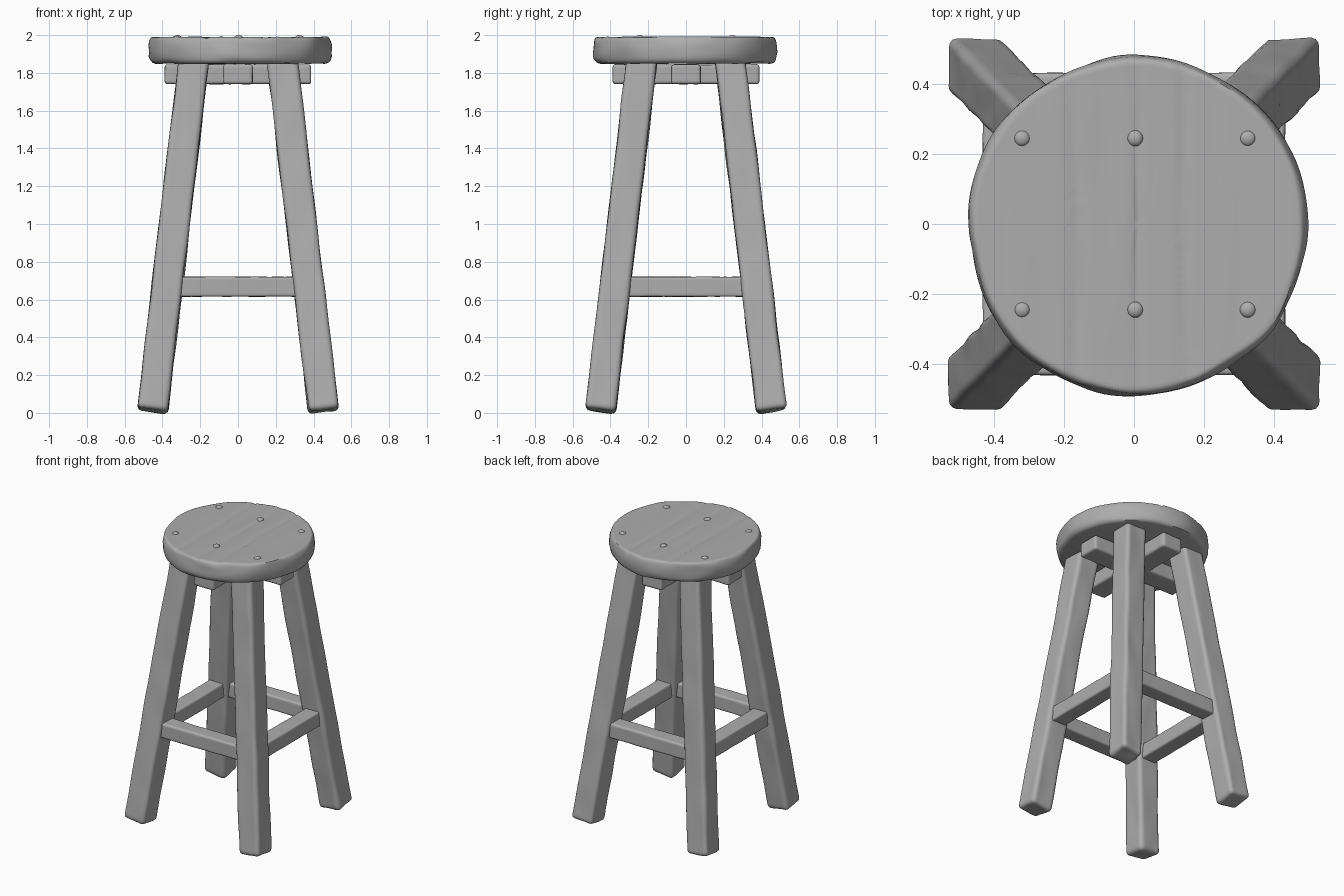
import bpy, bmesh, math
from mathutils import Matrix, Vector, noise

if "Cube" in bpy.data.objects:
    bpy.data.objects.remove(bpy.data.objects["Cube"])

# dark grey weathered wood
wood = bpy.data.materials.new("weathered_wood")
wood.diffuse_color = (0.42, 0.42, 0.42, 1)
wood.use_nodes = True
wood.node_tree.nodes["Principled BSDF"].inputs["Base Color"].default_value = wood.diffuse_color


def finish(name, bm):
    bmesh.ops.recalc_face_normals(bm, faces=bm.faces)
    me = bpy.data.meshes.new(name)
    bm.to_mesh(me)
    bm.free()
    me.materials.append(wood)
    ob = bpy.data.objects.new(name, me)
    bpy.context.collection.objects.link(ob)
    bpy.ops.object.select_all(action='DESELECT')
    ob.select_set(True)
    bpy.context.view_layer.objects.active = ob
    bpy.ops.object.shade_smooth_by_angle(angle=math.radians(40))
    return ob


def beam(name, size, matrix, bevel, rough=0.004):
    """Hand-hewn timber: bevelled box along local z, sliced and roughened."""
    bm = bmesh.new()
    bmesh.ops.create_cube(bm, size=1, matrix=Matrix.Diagonal((*size, 1)))
    bmesh.ops.bevel(bm, geom=bm.edges[:], offset=bevel, segments=3,
                    profile=0.5, affect='EDGES')
    # loops along the length and a few each way across the section
    n = max(4, int(size[2] / 0.04))
    cuts = [((0, 0, 1), (i / n - 0.5) * size[2]) for i in range(1, n)]
    cuts += [(ax, f * w) for ax, w in (((1, 0, 0), size[0]), ((0, 1, 0), size[1]))
             for f in (-0.3, -0.1, 0.1, 0.3)]
    for ax, d in cuts:
        bmesh.ops.bisect_plane(bm, geom=bm.verts[:] + bm.edges[:] + bm.faces[:],
                               plane_co=Vector(ax) * d, plane_no=ax)
    bm.transform(matrix)
    bm.normal_update()
    for v in bm.verts:
        p = Vector((v.co.x * 11, v.co.y * 11, v.co.z * 4))
        v.co += v.normal * rough * noise.noise(p)
    return finish(name, bm)


# seat: worn round slab with wobbling rim and plank grooves along y
PROFILE = [(0.975, 1.987), (0.986, 1.979), (0.993, 1.968), (1.0, 1.945), (1.0, 1.91),
           (0.995, 1.885), (0.985, 1.868), (0.965, 1.855), (0.93, 1.849)]
RINGS = [(i / 24 * 0.94, 1.99) for i in range(1, 25)] + [(0.96, 1.99)] + PROFILE
SEG = 128


def seat_point(f, z, a):
    c, s = math.cos(a), math.sin(a)
    r = 0.484 + 0.012 * noise.noise(Vector((c * 2, s * 2, 3 + z * 3)))
    if f > 0.94:
        r += 0.006 * noise.noise(Vector((c * 3, s * 3, z * 30)))
    p = Vector((0.01 + f * r * c, -0.005 + f * r * s, z))
    if z > 1.97:
        for gx, depth in ((-0.165, 0.007), (0.15, 0.007), (0.01, 0.005)):
            d = p.x - gx - 0.012 * noise.noise(Vector((gx * 9, p.y * 4, 0)))
            p.z -= depth * math.exp(-(d / 0.012) ** 2)
        p.z += 0.003 * noise.noise(Vector((p.x * 12, p.y * 2, 1)))
    elif z < 1.87:
        p.z += 0.005 * noise.noise(Vector((c * 3, s * 3, 7)))
    return p


bm = bmesh.new()
rings = [[bm.verts.new(seat_point(f, z, 2 * math.pi * i / SEG)) for i in range(SEG)]
         for f, z in RINGS]
centre = bm.verts.new(seat_point(0, 1.99, 0))
for i in range(SEG):
    j = (i + 1) % SEG
    bm.faces.new((centre, rings[0][i], rings[0][j]))
    for a, b in zip(rings, rings[1:]):
        bm.faces.new((a[i], b[i], b[j], a[j]))
bm.faces.new(rings[-1])
finish("seat", bm)

# nails: domed heads in two rows of three
for row, y in (("front", -0.245), ("back", 0.245)):
    for col, x in (("left", -0.32), ("middle", 0.003), ("right", 0.325)):
        bm = bmesh.new()
        bmesh.ops.create_uvsphere(bm, u_segments=20, v_segments=12, radius=1,
                                  matrix=Matrix.Translation((x, y, 1.985))
                                  @ Matrix.Diagonal((0.023, 0.023, 0.015, 1)))
        finish(f"nail_{row}_{col}", bm)

# legs: square posts splayed outward along both diagonals
FOOT, HEAD, Z0, Z1, W = 0.453, 0.233, 0.012, 1.87, 0.16
lean = (FOOT - HEAD) / (Z1 - Z0)
for sy, fb in ((-1, "front"), (1, "back")):
    for sx, lr in ((-1, "left"), (1, "right")):
        mid = (FOOT + HEAD) / 2
        m = Matrix(((1, 0, -sx * lean, sx * mid),
                    (0, 1, -sy * lean, sy * mid),
                    (sx * lean, sy * lean, 1, (Z0 + Z1) / 2),
                    (0, 0, 0, 1)))
        beam(f"{fb}_{lr}_leg", (W, W, Z1 - Z0), m, 0.023, 0.006)

# stretchers: four low rails joining the legs
to_x = Matrix.Rotation(math.pi / 2, 4, 'Y')
for k, side in enumerate(("front", "right", "back", "left")):
    m = (Matrix.Rotation(k * math.pi / 2, 4, 'Z')
         @ Matrix.Translation((0, -0.376, 0.668)) @ to_x)
    beam(f"{side}_stretcher", (0.105, 0.112, 0.66), m, 0.012, 0.003)

# crossed braces under the seat
for k, name in enumerate(("side_to_side_brace", "front_to_back_brace")):
    m = (Matrix.Rotation(k * math.pi / 2, 4, 'Z')
         @ Matrix.Translation((0, 0, 1.793)) @ to_x)
    beam(name, (0.104, 0.155, 0.775), m, 0.014, 0.003)
